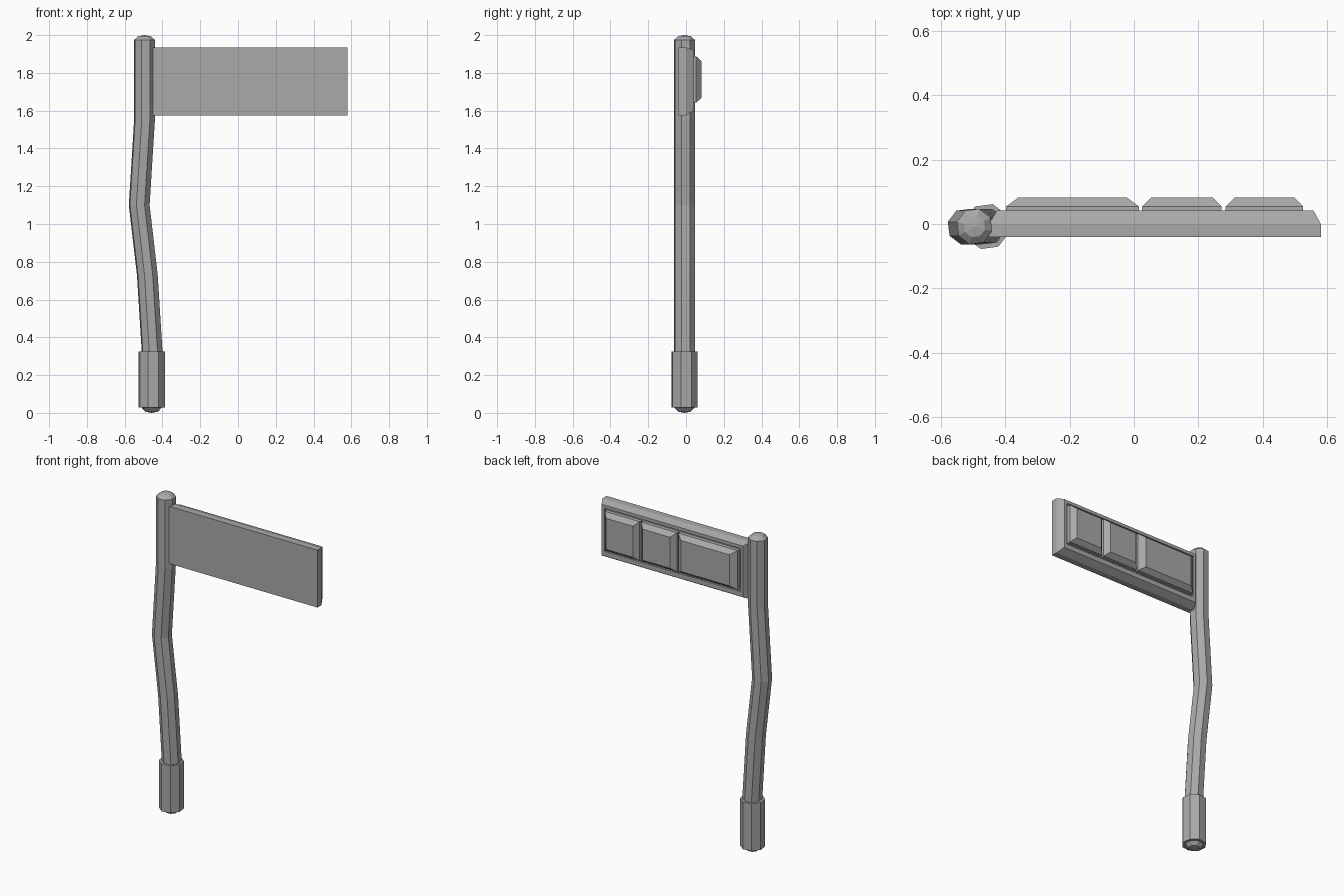
import bpy, bmesh, math

cube = bpy.data.objects.get("Cube")
if cube:
    bpy.data.objects.remove(cube, do_unlink=True)

grey = bpy.data.materials.new("plain_grey")
grey.use_nodes = True
grey.diffuse_color = (0.4, 0.4, 0.4, 1)
grey.node_tree.nodes["Principled BSDF"].inputs["Base Color"].default_value = grey.diffuse_color


def finish(name, bm):
    bmesh.ops.recalc_face_normals(bm, faces=bm.faces)
    mesh = bpy.data.meshes.new(name)
    bm.to_mesh(mesh)
    bm.free()
    mesh.materials.append(grey)
    obj = bpy.data.objects.new(name, mesh)
    bpy.context.collection.objects.link(obj)
    return obj


def bridge(bm, a, b):
    for i in range(len(a)):
        j = (i + 1) % len(a)
        bm.faces.new((a[i], a[j], b[j], b[i]))


def tube(name, rings, bottom=None, top=None):
    """Octagonal tube through (x, z, radius) rings, with optional pointed ends."""
    bm = bmesh.new()
    loops = []
    for x, z, r in rings:
        angles = [math.radians(30 + 45 * k) for k in range(8)]
        loops.append([bm.verts.new((x + r * math.cos(a), -0.008 + r * math.sin(a), z))
                      for a in angles])
    for a, b in zip(loops, loops[1:]):
        bridge(bm, a, b)
    for loop, x, z in ((loops[0], rings[0][0], bottom), (loops[-1], rings[-1][0], top)):
        if z is None:
            bm.faces.new(loop)
        else:
            tip = bm.verts.new((x, -0.008, z))
            for i in range(8):
                bm.faces.new((loop[i], loop[(i + 1) % 8], tip))
    return finish(name, bm)


def slab(name, sections):
    """Closed block from nested (x0, x1, z0, z1, y) rectangles."""
    bm = bmesh.new()
    loops = [[bm.verts.new((x, y, z)) for x, z in ((x0, z0), (x1, z0), (x1, z1), (x0, z1))]
             for x0, x1, z0, z1, y in sections]
    for a, b in zip(loops, loops[1:]):
        bridge(bm, a, b)
    bm.faces.new(loops[0])
    bm.faces.new(loops[-1])
    return finish(name, bm)


# Bent pole with domed ends
tube("pole", [(-0.457, 0.006, 0.034), (-0.457, 0.028, 0.055), (-0.455, 0.33, 0.057),
              (-0.48, 0.73, 0.057), (-0.523, 1.10, 0.057), (-0.495, 1.55, 0.057),
              (-0.495, 1.975, 0.057), (-0.495, 1.994, 0.034)], bottom=0, top=2)

# Sleeve at the foot of the pole
tube("base_sleeve", [(-0.457, 0.028, 0.072), (-0.457, 0.325, 0.072)])

# Sign board: flat front, chamfered back rim, shallow recess
slab("sign_board", [(-0.45, 0.58, 1.575, 1.935, -0.04),
                    (-0.45, 0.58, 1.575, 1.935, 0.0),
                    (-0.425, 0.557, 1.60, 1.92, 0.042),
                    (-0.408, 0.537, 1.63, 1.90, 0.042),
                    (-0.408, 0.537, 1.63, 1.90, 0.03)])

# Three raised panels with sloped edges on the back
for name, x0, x1, inset in (("wide_panel", -0.397, 0.016, 0.038),
                            ("middle_panel", 0.025, 0.272, 0.028),
                            ("end_panel", 0.284, 0.525, 0.028)):
    slab(name, [(x0, x1, 1.643, 1.888, 0.025),
                (x0, x1, 1.643, 1.888, 0.054),
                (x0 + inset, x1 - inset, 1.668, 1.863, 0.082)])
